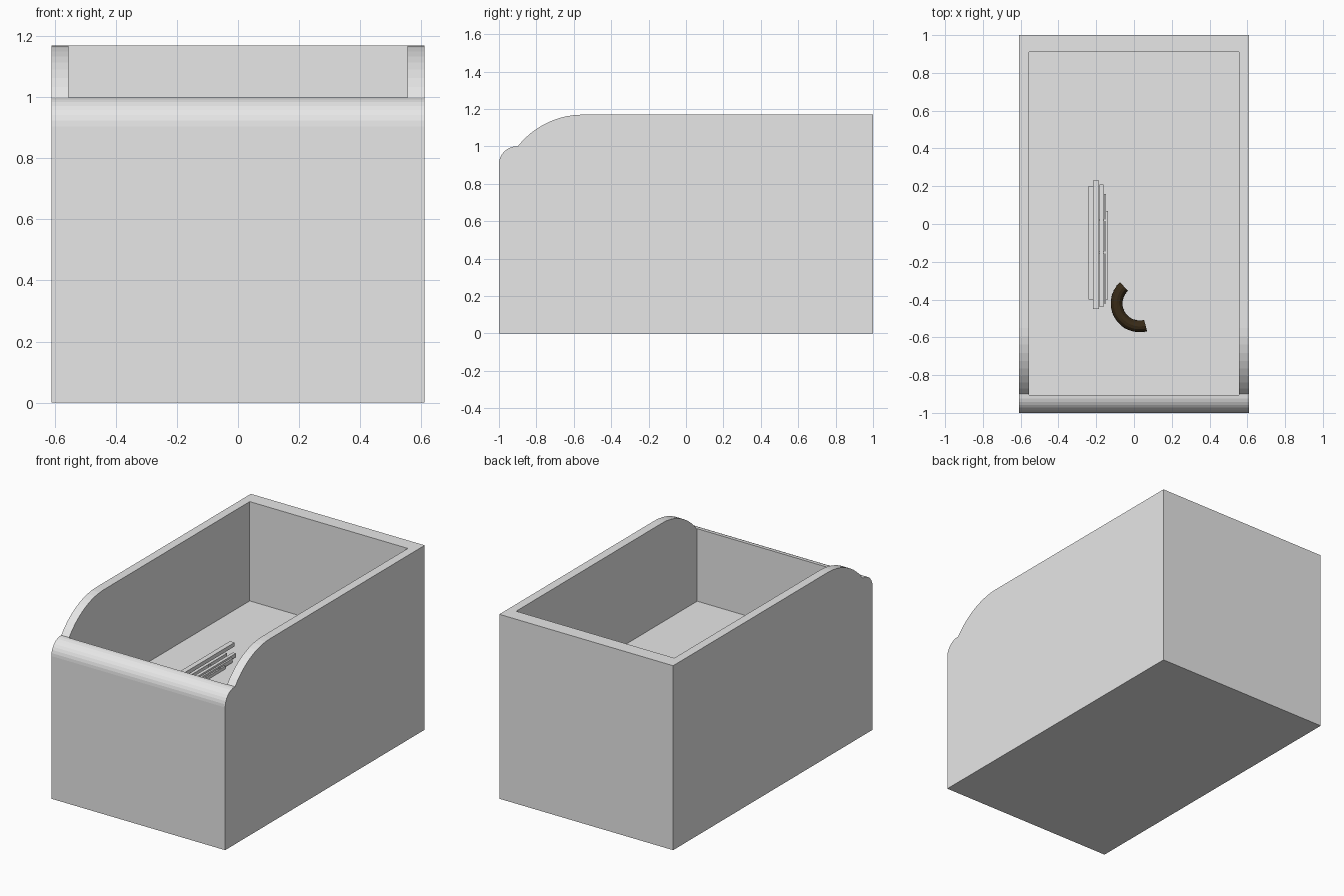
import bpy, bmesh, math
from mathutils import Vector

if "Cube" in bpy.data.objects:
    bpy.data.objects.remove(bpy.data.objects["Cube"])


def material(name, rgb):
    m = bpy.data.materials.new(name)
    m.diffuse_color = (*rgb, 1)
    m.use_nodes = True
    m.node_tree.nodes["Principled BSDF"].inputs["Base Color"].default_value = m.diffuse_color
    return m


GREY = material("light grey", (0.8, 0.8, 0.8))
BROWN = material("dark brown", (0.04, 0.024, 0.009))


def finish(name, bm, mat):
    bmesh.ops.recalc_face_normals(bm, faces=bm.faces)
    mesh = bpy.data.meshes.new(name)
    bm.to_mesh(mesh)
    bm.free()
    ob = bpy.data.objects.new(name, mesh)
    bpy.context.collection.objects.link(ob)
    mesh.materials.append(mat)
    return ob


def box(name, lo, hi, mat=GREY):
    bm = bmesh.new()
    bmesh.ops.create_cube(bm, size=1)
    for v in bm.verts:
        v.co = [lo[i] + (v.co[i] + 0.5) * (hi[i] - lo[i]) for i in range(3)]
    return finish(name, bm, mat)


def arc(cy, cz, r, a0, a1, n):
    return [(cy + r * math.cos(math.radians(a0 + (a1 - a0) * i / n)),
             cz + r * math.sin(math.radians(a0 + (a1 - a0) * i / n))) for i in range(n + 1)]


# Tray: side profile with rounded front lip and curved side walls
profile = [(-1, 0), (1, 0), (1, 1.17)]
profile += arc(-0.55, 0.725, 0.445, 90, 142, 9)
profile += arc(-0.905, 0.905, 0.095, 90, 180, 8)
bm = bmesh.new()
face = bm.faces.new([bm.verts.new((-0.61, y, z)) for y, z in profile])
ext = bmesh.ops.extrude_face_region(bm, geom=[face])
bmesh.ops.translate(bm, vec=(1.22, 0, 0),
                    verts=[g for g in ext["geom"] if isinstance(g, bmesh.types.BMVert)])
tray = finish("tray", bm, GREY)

# Hollow the tray down to the filled floor level
FLOOR = 0.54
cutter = box("hollow_cutter", (-0.555, -0.905, FLOOR), (0.555, 0.91, 1.5))
cutter.hide_render = True
cutter.hide_viewport = True
cut = tray.modifiers.new("hollow", "BOOLEAN")
cut.operation = "DIFFERENCE"
cut.solver = "EXACT"
cut.object = cutter

# Slatted rake lying in the fill: x range, y range, top height
slats = [(-0.24, -0.217, -0.40, 0.20, 0.57),
         (-0.217, -0.185, -0.45, 0.23, 0.635),
         (-0.183, -0.162, -0.44, 0.21, 0.58),
         (-0.160, -0.149, -0.42, 0.16, 0.57),
         (-0.147, -0.138, -0.40, 0.07, 0.56)]
for i, (x0, x1, y0, y1, z) in enumerate(slats):
    box(f"slat_{i + 1}", (x0, y0, z - 0.025), (x1, y1, z))
for i, y in enumerate((0.02, -0.15)):
    box(f"cross_bar_{i + 1}", (-0.24, y - 0.005, FLOOR - 0.01), (-0.14, y + 0.005, 0.565))

# Curved brown roll resting on the floor
bm = bmesh.new()
rings = []
N, SIDES, R, r = 16, 12, 0.122, 0.031
for i in range(N + 1):
    a = math.radians(133 + 152 * i / N)
    out = Vector((math.cos(a), math.sin(a), 0))
    ring = []
    for j in range(SIDES):
        b = math.tau * j / SIDES
        p = Vector((0.03, -0.42, FLOOR + r)) + out * (R + r * math.cos(b))
        p.z += r * math.sin(b)
        ring.append(bm.verts.new(p))
    rings.append(ring)
for p, q in zip(rings, rings[1:]):
    for j in range(SIDES):
        k = (j + 1) % SIDES
        bm.faces.new((p[j], p[k], q[k], q[j]))
bm.faces.new(rings[0])
bm.faces.new(rings[-1])
finish("curved_roll", bm, BROWN)
